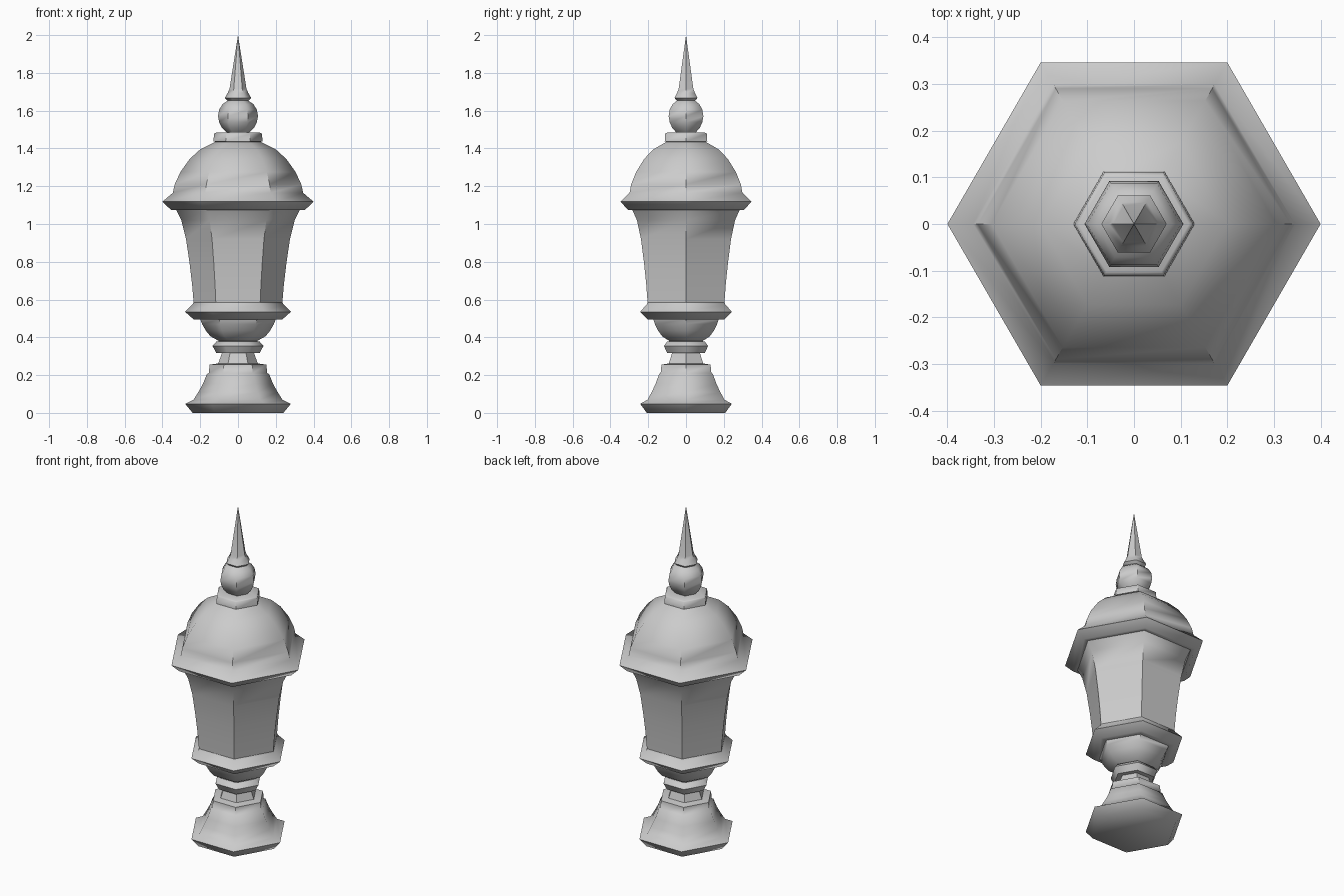
import bpy, bmesh, math

if "Cube" in bpy.data.objects:
    bpy.data.objects.remove(bpy.data.objects["Cube"])

SIDES = 6


def lathe(name, profile, close_bottom=False):
    """Six-sided lathe of (corner radius, height) points."""
    bm = bmesh.new()
    rings = []
    for r, z in profile:
        if r == 0:
            rings.append([bm.verts.new((0, 0, z))] * SIDES)
        else:
            rings.append([bm.verts.new((r * math.cos(i * math.tau / SIDES),
                                        r * math.sin(i * math.tau / SIDES), z))
                          for i in range(SIDES)])
    for low, high in zip(rings, rings[1:]):
        for i in range(SIDES):
            j = (i + 1) % SIDES
            loop = [low[i], low[j], high[j], high[i]]
            bm.faces.new(list(dict.fromkeys(loop)))
    if close_bottom:
        bm.faces.new(rings[0][::-1])
    mesh = bpy.data.meshes.new(name)
    bm.to_mesh(mesh)
    bm.free()
    obj = bpy.data.objects.new(name, mesh)
    bpy.context.collection.objects.link(obj)
    bpy.ops.object.select_all(action='DESELECT')
    obj.select_set(True)
    bpy.context.view_layer.objects.active = obj
    bpy.ops.object.shade_smooth_by_angle(angle=math.radians(55))
    return obj


# Flared foot with stepped top
lathe("base", [(.24, 0), (.28, .048), (.235, .07), (.21, .11), (.185, .155),
               (.165, .205), (.155, .21), (.15, .255), (.105, .262)], True)

# Narrow neck and its ring
lathe("neck", [(.105, .262), (.10, .275), (.085, .317), (.115, .317),
               (.135, .355), (.115, .377), (.10, .38)])

# Bowl under the lantern
lathe("bowl", [(.10, .38), (.145, .405), (.17, .435), (.19, .47), (.2, .495)])

# Collar holding the lantern body
lathe("collar", [(.2, .495), (.235, .495), (.28, .535), (.24, .575), (.235, .585)])

# Flared lantern body
lathe("lantern_body", [(.235, .585), (.243, .68), (.256, .79), (.275, .92),
                       (.3, 1.02), (.328, 1.075)])

# Domed roof with overhanging rim
lathe("roof", [(.328, 1.075), (.355, 1.075), (.4, 1.118), (.345, 1.165), (.335, 1.21),
               (.305, 1.275), (.255, 1.345), (.2, 1.395), (.12, 1.435)])

# Small cap on the dome
lathe("cap", [(.12, 1.435), (.13, 1.437), (.127, 1.478), (.118, 1.483), (.06, 1.485)])

# Ball
lathe("ball", [(.06, 1.485), (.085, 1.51), (.1, 1.54), (.106, 1.57), (.1, 1.605),
               (.082, 1.634), (.055, 1.653)])

# Pointed spike with flared foot
lathe("spike", [(.055, 1.653), (.07, 1.667), (.054, 1.695), (.045, 1.715), (0, 2)])
